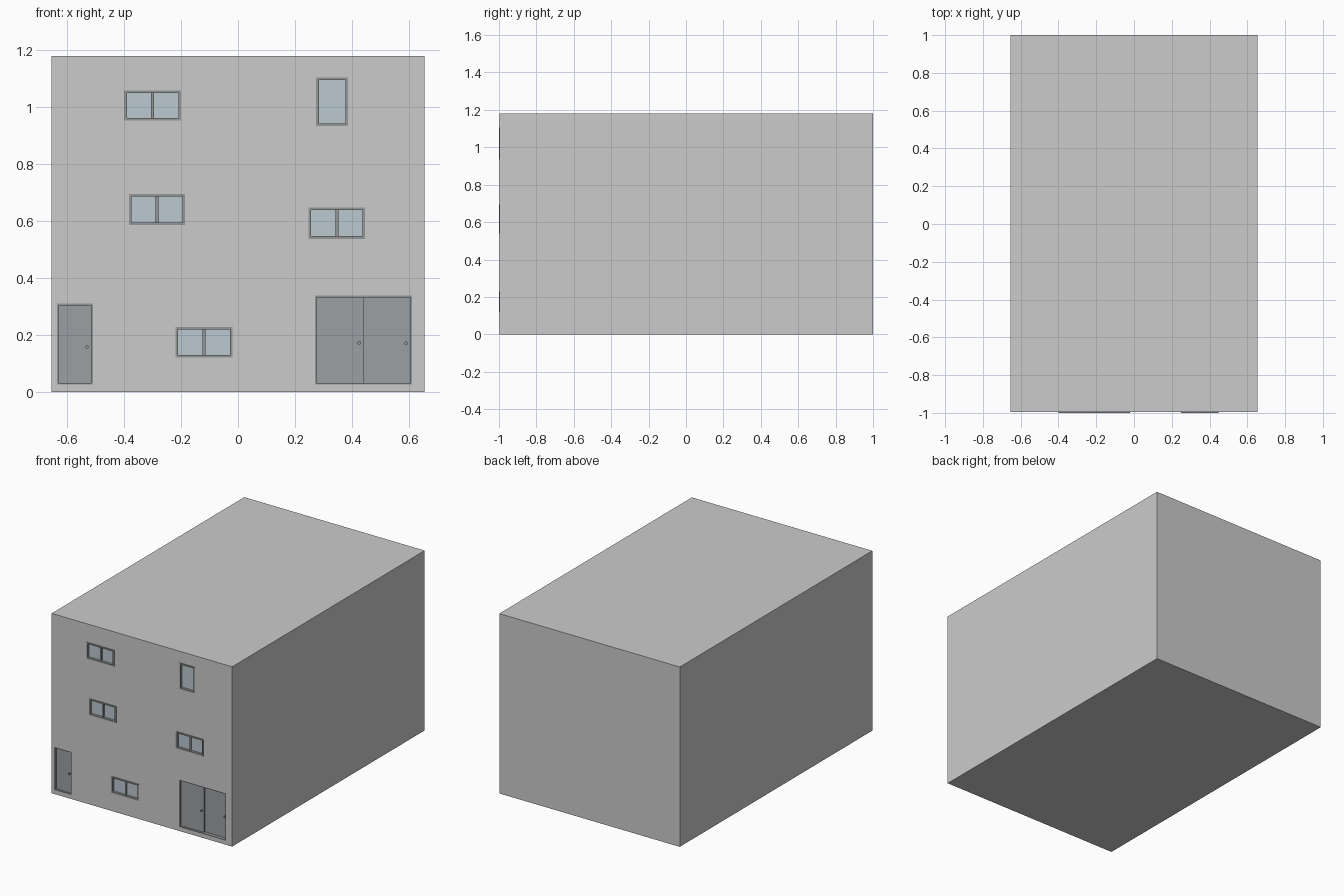
import bpy

if "Cube" in bpy.data.objects:
    bpy.data.objects.remove(bpy.data.objects["Cube"])

W, FRONT, BACK, T = 0.655, -0.996, 1.0, 0.05


def material(name, rgb):
    m = bpy.data.materials.new(name)
    m.diffuse_color = (*rgb, 1)
    m.use_nodes = True
    m.node_tree.nodes["Principled BSDF"].inputs["Base Color"].default_value = m.diffuse_color
    return m


GLASS = material("glass", (0.50, 0.58, 0.64))
DOOR = material("door_grey", (0.33, 0.35, 0.37))
FRAME = material("frame_grey", (0.30, 0.31, 0.31))


def box(name, x0, x1, y0, y1, z0, z1, mat=None):
    bpy.ops.mesh.primitive_cube_add(size=1)
    o = bpy.context.object
    o.name = name
    for v in o.data.vertices:
        v.co.x = x0 if v.co.x < 0 else x1
        v.co.y = y0 if v.co.y < 0 else y1
        v.co.z = z0 if v.co.z < 0 else z1
    if mat:
        o.data.materials.append(mat)
    return o


def cut(target, cutter):
    mod = target.modifiers.new("cut", 'BOOLEAN')
    mod.operation, mod.solver, mod.object = 'DIFFERENCE', 'EXACT', cutter
    bpy.context.view_layer.objects.active = target
    bpy.ops.object.modifier_apply(modifier=mod.name)
    bpy.data.objects.remove(cutter)


def frame(name, x0, x1, z0, z1, y0, y1, t):
    o = box(name, x0, x1, y0, y1, z0, z1, FRAME)
    cut(o, box("cutter", x0 + t, x1 - t, y0 - 1, y1 + 1, z0 + t, z1 - t))


def window(name, x0, x1, z0, z1, panes):
    frame(name + "_frame", x0, x1, z0, z1, -1.0, -0.97, 0.009)
    box(name + "_glass", x0 + .009, x1 - .009, -0.984, -0.976, z0 + .009, z1 - .009, GLASS)
    if panes == 2:
        c = (x0 + x1) / 2
        box(name + "_mullion", c - .005, c + .005, -0.993, -0.972, z0 + .009, z1 - .009, FRAME)


def door(name, x0, x1, z0, z1, leaves):
    t = 0.006
    frame(name + "_frame", x0, x1, z0, z1, FRONT, -0.95, t)
    w = (x1 - x0 - 2 * t) / leaves
    for i in range(leaves):
        # each further leaf sits a little deeper, like sliding doors
        y = -0.983 + 0.010 * i
        a = x0 + t + i * w
        box(f"{name}_leaf_{i}", a, a + w, y, y + 0.010, z0 + t, z1 - t, DOOR)
        bpy.ops.mesh.primitive_cylinder_add(
            vertices=16, radius=0.006, depth=0.012, rotation=(1.5708, 0, 0),
            location=(a + w - 0.015, y - 0.006, (z0 + z1) / 2 - 0.01))
        k = bpy.context.object
        k.name = f"{name}_knob_{i}"
        k.data.materials.append(FRAME)
        bpy.ops.object.shade_smooth_by_angle()


# Openings: x0, x1, z0, z1, panes or leaves
windows = [
    ("top_left_window", -0.40, -0.20, 0.953, 1.06, 2),
    ("top_right_window", 0.275, 0.387, 0.934, 1.105, 1),
    ("middle_left_window", -0.383, -0.186, 0.587, 0.695, 2),
    ("middle_right_window", 0.248, 0.447, 0.538, 0.648, 2),
    ("ground_window", -0.22, -0.02, 0.12, 0.228, 2),
]
doors = [
    ("entrance_door", -0.637, -0.51, 0.025, 0.31, 1),
    ("garage_door", 0.27, 0.612, 0.025, 0.338, 2),
]

# Floor slabs and flat roof, flush with the walls
slabs = [(0, 0.02), (0.425, 0.445), (0.795, 0.815), (1.16, 1.18)]
for i, (a, b) in enumerate(slabs):
    box("roof_slab" if i == 3 else f"floor_slab_{i}", -W, W, FRONT, BACK, a, b)

# Hollow wall ring for each storey, with its openings cut through the front
for i in range(3):
    z0, z1 = slabs[i][1], slabs[i + 1][0]
    walls = box(f"storey_walls_{i}", -W, W, FRONT, BACK, z0, z1)
    cut(walls, box("cutter", -W + T, W - T, FRONT + T, BACK - T, z0 - 1, z1 + 1))
    for n, a, b, c, d, _ in windows + doors:
        if z0 < c < z1:
            cut(walls, box("cutter", a, b, FRONT - 0.1, FRONT + 0.1, c, d))

# Windows and doors
for w in windows:
    window(*w)
for d in doors:
    door(*d)
